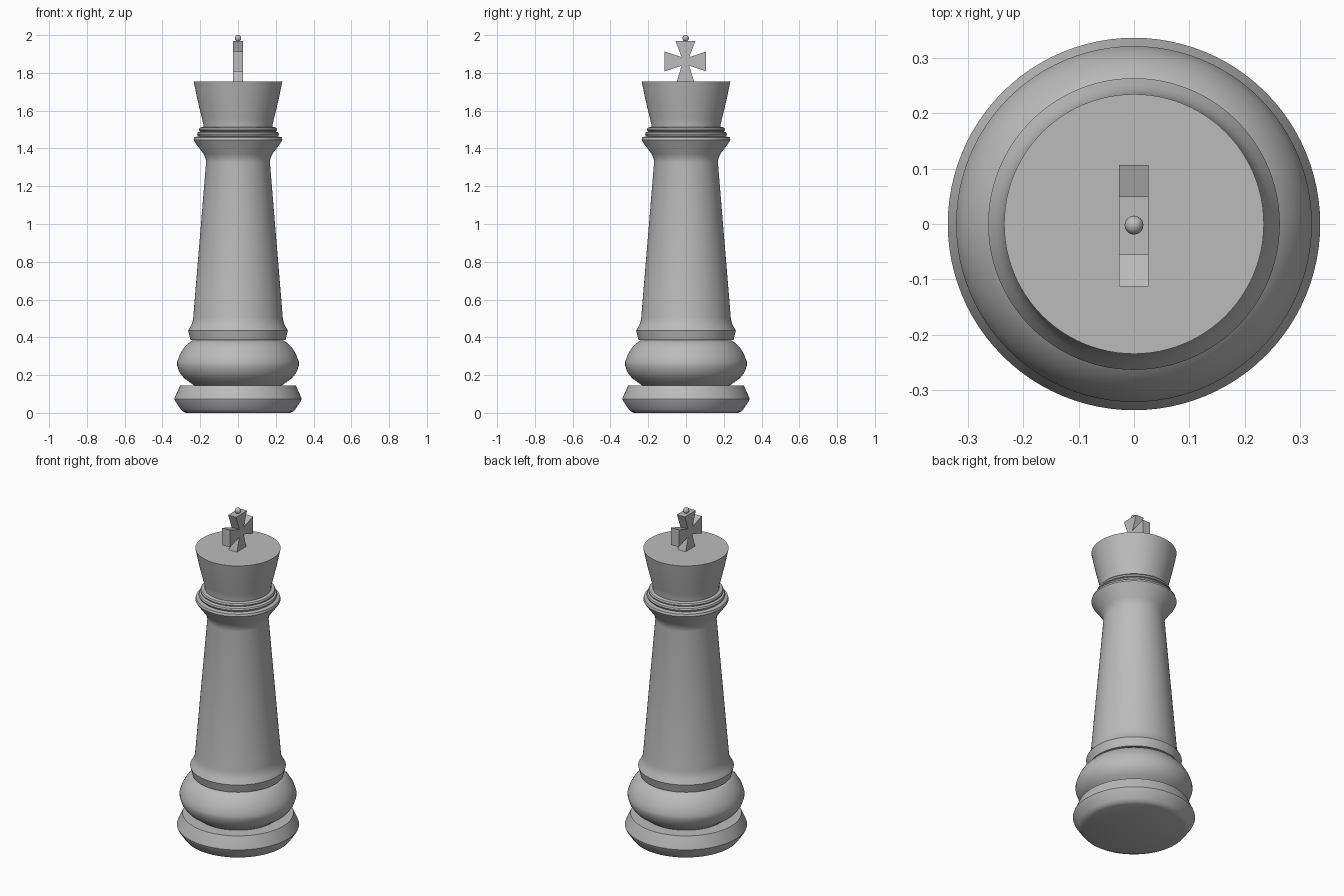
import bpy, bmesh, math

if "Cube" in bpy.data.objects:
    bpy.data.objects.remove(bpy.data.objects["Cube"])

grey = bpy.data.materials.new("light_grey")
grey.diffuse_color = (0.5, 0.5, 0.5, 1)
grey.use_nodes = True
grey.node_tree.nodes["Principled BSDF"].inputs["Base Color"].default_value = grey.diffuse_color


def finish(name, bm, smooth=True):
    bmesh.ops.recalc_face_normals(bm, faces=bm.faces)
    me = bpy.data.meshes.new(name)
    bm.to_mesh(me)
    bm.free()
    me.materials.append(grey)
    ob = bpy.data.objects.new(name, me)
    bpy.context.collection.objects.link(ob)
    if smooth:
        bpy.ops.object.select_all(action='DESELECT')
        ob.select_set(True)
        bpy.context.view_layer.objects.active = ob
        bpy.ops.object.shade_smooth_by_angle(angle=math.radians(35))
    return ob


def lathe(name, profile, n=96):
    # profile of (radius, height), capped at both ends
    bm = bmesh.new()
    rings = [[bm.verts.new((r * math.cos(2 * math.pi * i / n),
                            r * math.sin(2 * math.pi * i / n), z))
              for i in range(n)] for r, z in profile]
    for a, b in zip(rings, rings[1:]):
        for i in range(n):
            j = (i + 1) % n
            bm.faces.new((a[i], a[j], b[j], b[i]))
    bm.faces.new(rings[0])
    bm.faces.new(rings[-1])
    return finish(name, bm)


# Turned body
lathe("base_foot", [(0.275, 0), (0.294, 0.008), (0.304, 0.02), (0.334, 0.065),
                    (0.337, 0.074), (0.334, 0.083), (0.306, 0.145), (0.22, 0.145)])
lathe("base_bulge", [(0.225, 0.14), (0.25, 0.158), (0.287, 0.185), (0.31, 0.215),
                     (0.322, 0.25), (0.322, 0.27), (0.31, 0.305), (0.292, 0.337),
                     (0.265, 0.367), (0.238, 0.385)])
lathe("stem", [(0.251, 0.385), (0.264, 0.435), (0.25, 0.46), (0.241, 0.48),
               (0.237, 0.505), (0.169, 1.325), (0.171, 1.345), (0.182, 1.37),
               (0.229, 1.434), (0.235, 1.446), (0.231, 1.459), (0.215, 1.463)])
# Collar rings
lathe("collar_lower_ring", [(0.205, 1.46), (0.214, 1.468), (0.217, 1.476),
                            (0.213, 1.485), (0.2, 1.49)])
lathe("collar_upper_ring", [(0.195, 1.488), (0.205, 1.494), (0.207, 1.502),
                            (0.202, 1.51), (0.187, 1.514)])
# Flared crown
lathe("crown", [(0.183, 1.5), (0.184, 1.53), (0.191, 1.56), (0.213, 1.65), (0.235, 1.755)])

# Flared cross, extruded across x
quarter = [(0.02, 1.838), (0.11, 1.808), (0.11, 1.913), (0.02, 1.883), (0.053, 1.97)]
outline = [(0.047, 1.75)] + quarter
outline += [(-y, z) for y, z in reversed(outline)]
bm = bmesh.new()
face = bm.faces.new([bm.verts.new((-0.027, y - 0.003, z)) for y, z in outline])
ext = bmesh.ops.extrude_face_region(bm, geom=[face])
for v in ext["geom"]:
    if isinstance(v, bmesh.types.BMVert):
        v.co.x = 0.026
finish("cross", bm, False)

# Small ball on top
bm = bmesh.new()
bmesh.ops.create_uvsphere(bm, u_segments=24, v_segments=12, radius=0.017)
bmesh.ops.translate(bm, verts=bm.verts, vec=(0, -0.002, 1.983))
finish("top_ball", bm)
